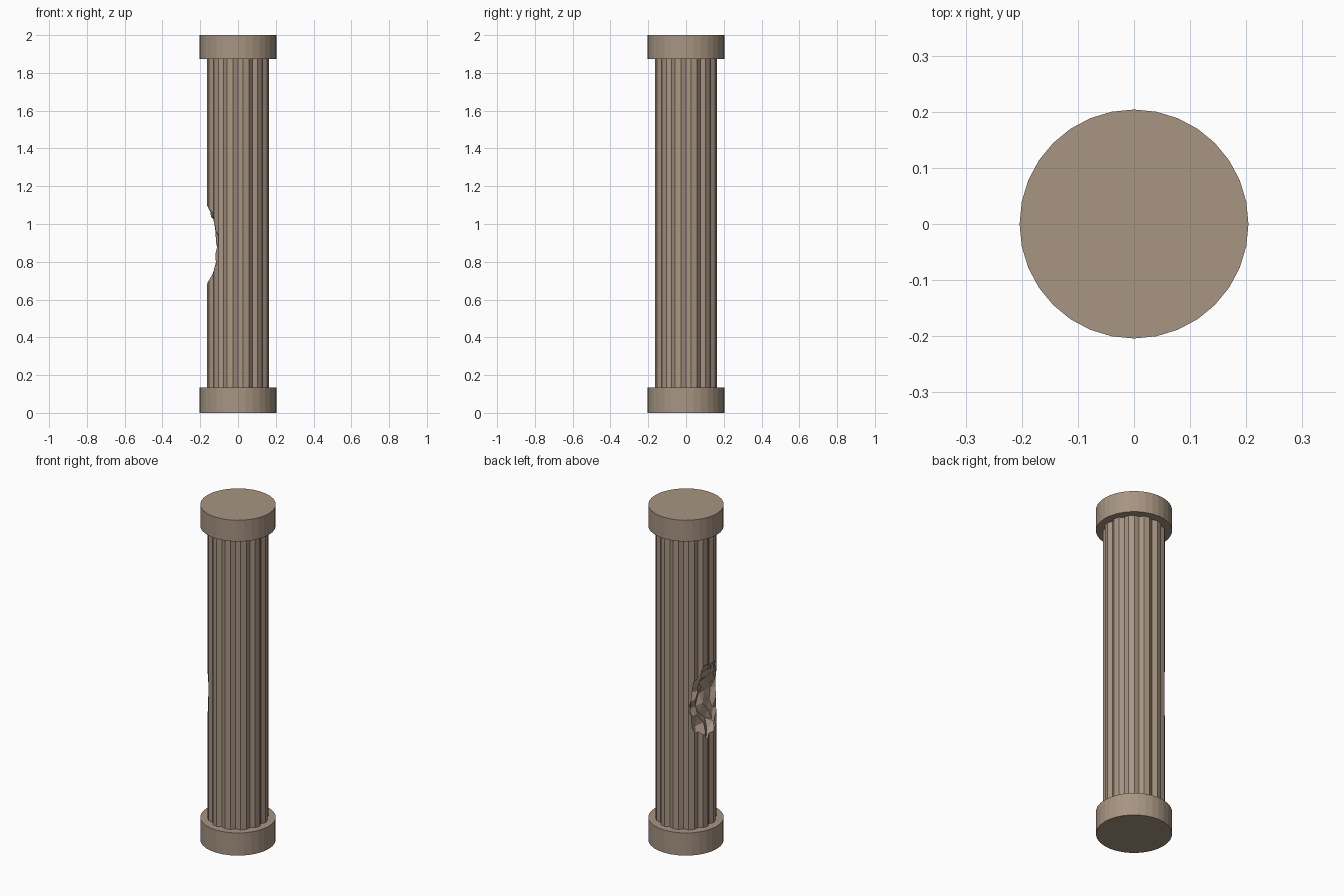
import bpy, bmesh, math, random
from mathutils import Vector

if "Cube" in bpy.data.objects:
    bpy.data.objects.remove(bpy.data.objects["Cube"])

random.seed(4)
stone = bpy.data.materials.new("weathered stone")
stone.diffuse_color = (0.39, 0.30, 0.225, 1)
stone.use_nodes = True
stone.node_tree.nodes["Principled BSDF"].inputs["Base Color"].default_value = stone.diffuse_color


def finish(name, bm):
    bmesh.ops.recalc_face_normals(bm, faces=bm.faces)
    mesh = bpy.data.meshes.new(name)
    bm.to_mesh(mesh)
    bm.free()
    mesh.materials.append(stone)
    obj = bpy.data.objects.new(name, mesh)
    bpy.context.collection.objects.link(obj)
    return obj


def prism(name, ring, z0, z1):
    bm = bmesh.new()
    base = bm.faces.new([bm.verts.new((x, y, z0)) for x, y in ring])
    top = bmesh.ops.extrude_face_region(bm, geom=[base], use_keep_orig=True)
    verts = [v for v in top["geom"] if isinstance(v, bmesh.types.BMVert)]
    bmesh.ops.translate(bm, verts=verts, vec=(0, 0, z1 - z0))
    return finish(name, bm)


def polar(r, degrees):
    a = math.radians(degrees)
    return r * math.cos(a), r * math.sin(a)


# Base and capital: plain 32-sided drums
drum = [polar(0.204, i * 360 / 32) for i in range(32)]
prism("base", drum, 0.0, 0.135)
prism("capital", drum, 1.873, 2.0)

# Shaft: twelve V-shaped flutes between flat ridges
section = []
for i in range(12):
    a = i * 30
    section += [polar(0.151, a), polar(0.165, a + 9.3), polar(0.165, a + 20.7)]
shaft = prism("fluted_shaft", section, 0.12, 1.885)

# Rough boulder shape that bites the broken patch out of the left side
bm = bmesh.new()
bmesh.ops.create_icosphere(bm, subdivisions=4, radius=0.335)
for v in bm.verts:
    v.co += Vector([random.uniform(-0.017, 0.017) for _ in range(3)])
    v.co += Vector((-0.42, 0, 0.88))
cutter = finish("damage_cutter", bm)
cutter.hide_render = True

cut = shaft.modifiers.new("broken patch", "BOOLEAN")
cut.operation = "DIFFERENCE"
cut.solver = "EXACT"
cut.object = cutter
depsgraph = bpy.context.evaluated_depsgraph_get()
result = bpy.data.meshes.new_from_object(shaft.evaluated_get(depsgraph))
shaft.modifiers.clear()
shaft.data = result
bpy.data.objects.remove(cutter)
